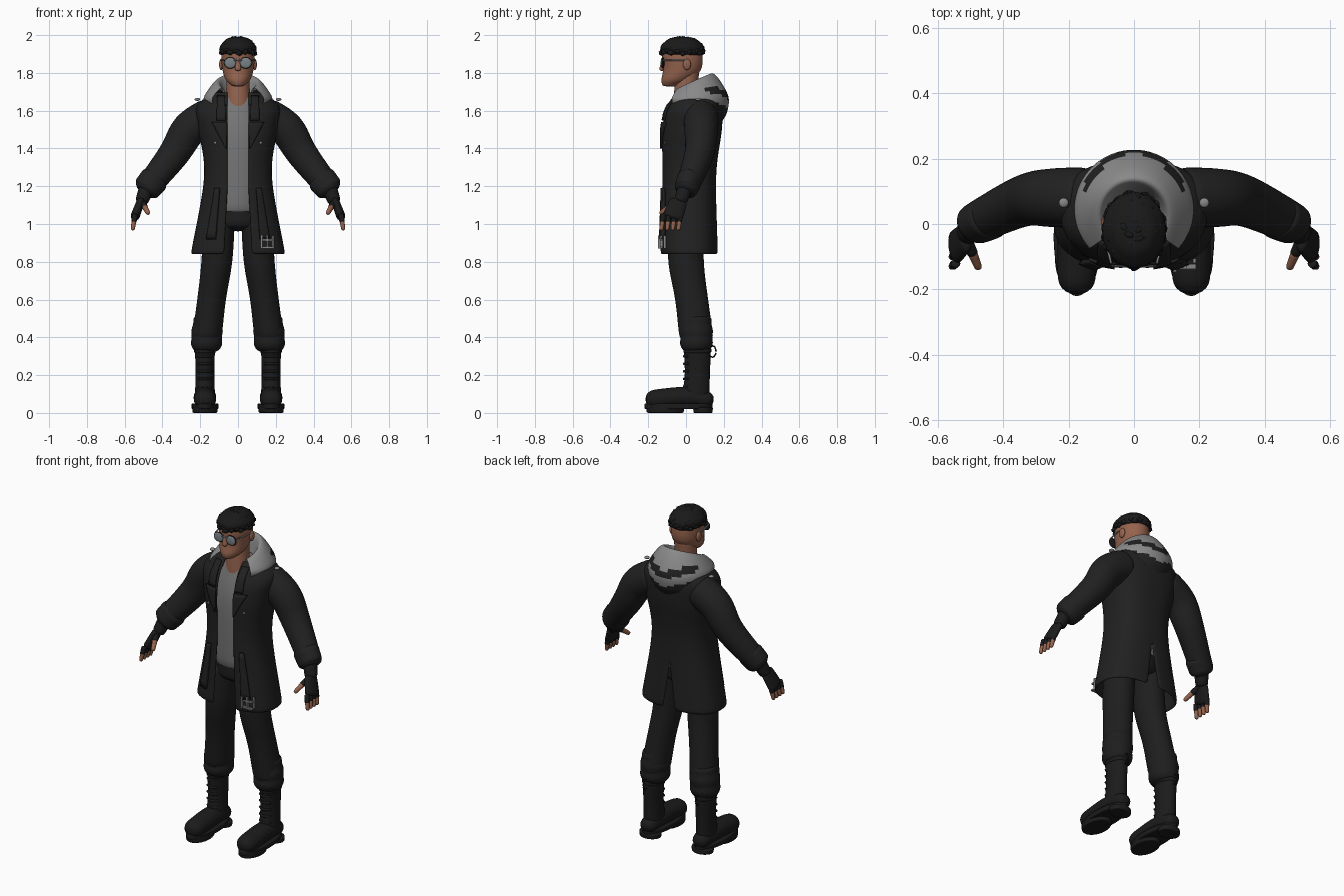
import bpy, bmesh, math, random
from mathutils import Matrix, Vector

default_cube = bpy.data.objects.get("Cube")
if default_cube:
    bpy.data.objects.remove(default_cube)
random.seed(4)
SIDE, DEPTH, UP = Vector((1, 0, 0)), Vector((0, 1, 0)), Vector((0, 0, 1))


def material(name, red, green=None, blue=None):
    colour = (red, green or red, blue or red, 1)
    made = bpy.data.materials.new(name)
    made.use_nodes = True
    made.diffuse_color = colour
    made.node_tree.nodes["Principled BSDF"].inputs["Base Color"].default_value = colour
    return made


COAT = material("coat black", .015)
TROUSERS = material("trouser black", .013)
LEATHER = material("leather black", .011)
HAIR = material("hair black", .01)
SKIN = material("brown skin", .3, .125, .075)
LIPS = material("lip brown", .2, .075, .05)
SHIRT = material("shirt grey", .18)
HOOD = material("hood grey", .25)
METAL = material("metal grey", .24)
LENS = material("lens grey", .19, .22, .24)


def finish(name, bm, materials, mirror=True, thickness=0, smooth=True, subdivide=False):
    mesh = bpy.data.meshes.new(name)
    bm.to_mesh(mesh)
    bm.free()
    for item in materials:
        mesh.materials.append(item)
    part = bpy.data.objects.new(name, mesh)
    bpy.context.collection.objects.link(part)
    if smooth:
        mesh.shade_smooth()
    if mirror:
        part.modifiers.new("mirror", "MIRROR")
    if thickness:
        part.modifiers.new("thickness", "SOLIDIFY").thickness = thickness
    if subdivide:
        part.modifiers.new("rounding", "SUBSURF").render_levels = 1


def spline(keys, steps=4):
    """Smooth curve through a few key vectors of any size."""
    keys = [Vector(key) for key in keys]
    padded = [2 * keys[0] - keys[1], *keys, 2 * keys[-1] - keys[-2]]
    points = []
    for a, b, c, d in zip(padded, padded[1:], padded[2:], padded[3:]):
        for step in range(steps):
            t = step / steps
            points.append(b + (c - a) * t / 2 + (2 * a - 5 * b + 4 * c - d) * t * t / 2
                          + (3 * b - a - 3 * c + d) * t ** 3 / 2)
    return points + [keys[-1]]


def add_grid(bm, rows, closed=False):
    grid = [[bm.verts.new(point) for point in row] for row in rows]
    count = len(rows[0])
    for lower, upper in zip(grid, grid[1:]):
        for j in range(count if closed else count - 1):
            k = (j + 1) % count
            bm.faces.new((lower[j], lower[k], upper[k], upper[j]))
    return grid


def tube(name, colour, keys, squash=1, flat=False, ref=DEPTH, mirror=True, cap=.3, ripple=0, sides=20):
    """Loft through (x, y, z, radius); squash scales it along ref, flat keeps rings level."""
    path = spline(keys)
    stations = []
    for i, point in enumerate(path):
        along = (path[min(i + 1, len(path) - 1)] - path[max(i - 1, 0)]).xyz.normalized()
        if flat:
            along = UP * math.copysign(1, along.z)
        across = along.cross(ref).normalized()
        radius = point.w * (1 + ripple * math.sin(90 * point.z))
        stations.append((point.xyz, radius, along, across))
    # Rounded ends
    first, last = stations[0], stations[-1]
    for angle in (.6, 1.2):
        for end, sign in ((first, -1), (last, 1)):
            centre, radius, along, across = end
            reach = along * sign * cap * radius * math.sin(angle)
            ring = (centre + reach, radius * math.cos(angle), along, across)
            stations.insert(0 if sign < 0 else len(stations), ring)
    rows = []
    for centre, radius, along, across in stations:
        other = across.cross(along) * squash
        turns = [math.tau * k / sides for k in range(sides)]
        rows.append([centre + radius * (across * math.cos(a) + other * math.sin(a)) for a in turns])
    bm = bmesh.new()
    grid = add_grid(bm, rows, True)
    bm.faces.new(grid[0])
    bm.faces.new(grid[-1])
    bmesh.ops.recalc_face_normals(bm, faces=bm.faces)
    finish(name, bm, [colour], mirror, subdivide=sides > 10)


def blob(name, colour, place, size, mirror=True):
    bm = bmesh.new()
    shape = Matrix.Translation(place) @ Matrix.Diagonal((*size, 1))
    bmesh.ops.create_uvsphere(bm, u_segments=16, v_segments=10, radius=1, matrix=shape)
    finish(name, bm, [colour], mirror)


# Coat: half shell from the front opening round to the back vent
POWER = .8
coat_rows = spline([(.84, .25, -.14, .17), (1.25, .18, -.13, .16), (1.5, .21, -.13, .19),
                    (1.62, .22, -.1, .19), (1.7, .13, -.04, .15)], 12)


def coat_point(row, angle):
    height, width, front, back = row
    depth = math.copysign(abs(math.sin(angle)) ** POWER, angle)
    return (width * abs(math.cos(angle)) ** POWER,
            (front + back) / 2 + (back - front) / 2 * depth, height)


def coat_angle(row, x):
    return math.acos((x / row[1]) ** (1 / POWER))


def on_coat(x, z, lift):
    row = min(coat_rows, key=lambda item: abs(item[0] - z))
    y = coat_point(row, -coat_angle(row, x))[1]
    return Vector((x, y - lift, z))


rows = []
for row in coat_rows:
    height = row[0]
    start = -coat_angle(row, .055 + .05 * max(0, 1.2 - height))
    stop = coat_angle(row, .15 * max(0, 1.1 - height))
    rows.append([coat_point(row, start + (stop - start) * i / 24) for i in range(25)])
bm = bmesh.new()
add_grid(bm, rows)
finish("coat_body", bm, [COAT], thickness=.014, subdivide=True)


def panel(name, low, high, inner, widths, lift):
    """Strip of cloth lying on the coat front."""
    rows = []
    for i in range(9):
        t = i / 8
        left = inner[0] + (inner[1] - inner[0]) * t
        width = widths[0] + (widths[1] - widths[0]) * t
        rows.append([on_coat(left + width * j / 5, low + (high - low) * t, lift) for j in range(6)])
    bm = bmesh.new()
    add_grid(bm, rows)
    finish(name, bm, [COAT], thickness=lift)


panel("lapel", 1.4, 1.54, (.06, .06), (.005, .08), .01)
panel("collar", 1.55, 1.68, (.065, .07), (.05, .04), .01)
panel("pocket_strap", .92, 1.19, (.12, .1), (.05, .025), .017)

# Sleeves
tube("sleeve", COAT, [(.15, .08, 1.57, .1), (.26, .08, 1.5, .095), (.34, .07, 1.37, .083),
                      (.49, 0, 1.18, .066)], .95)
tube("cuff", COAT, [(.44, .02, 1.24, .08), (.485, 0, 1.185, .075)], .85)

# Gloves
tube("glove_wrist", LEATHER, [(.48, 0, 1.2, .042), (.51, -.03, 1.12, .035)])
tube("glove_palm", LEATHER, [(.515, -.04, 1.12, .022), (.545, -.07, 1.04, .025)], 2.2, cap=.6)


def digit(name, base, tip, radius):
    base, tip = Vector(base), Vector(tip)
    middle = (base + tip) / 2
    tube("glove_" + name, LEATHER, [(*base, radius * 1.1), (*middle, radius * 1.1)], sides=10)
    tube(name, SKIN, [(*middle, radius), (*tip, radius * .8)], cap=.9, sides=10)


for n, name in enumerate(("index_finger", "middle_finger", "ring_finger", "little_finger")):
    y = .03 * n - .12
    digit(name, (.545, y, 1.05), (.557, y - .01, .975), .013)
digit("thumb", (.51, -.05, 1.12), (.477, -.13, 1.06), .015)

# Shirt and trousers
tube("shirt", SHIRT, [(0, .01, 1.06, .15), (0, .02, 1.45, .165), (0, .04, 1.65, .125),
                      (0, .03, 1.69, .085)], .8, True, mirror=False, cap=.05)
tube("trouser_hips", TROUSERS, [(0, .01, 1.1, .14), (0, .01, 1, .14)], .8, True, mirror=False)
tube("trouser_leg", TROUSERS, [(.1, 0, 1.03, .085), (.112, 0, .8, .083), (.14, .03, .6, .077),
                               (.165, .055, .4, .08)], 1.15, True)
tube("trouser_gathers", TROUSERS, [(.16, .055, .5, .076), (.165, .055, .41, .084),
                                   (.167, .055, .34, .078)], 1.05, True, ripple=.05)

# Boots
foot = .175
tube("boot_shaft", LEATHER, [(foot, .06, .34, .054), (foot, .06, .2, .05), (foot, .05, .08, .055)], 1.35, True)
tube("boot_cuff", LEATHER, [(foot, .06, .34, .058), (foot, .06, .32, .058)], 1.3, True)
tube("boot_foot", LEATHER, [(foot, .11, .07, .05), (foot, 0, .085, .06), (foot, -.17, .07, .06)],
     .9, ref=UP, cap=.8)
tube("boot_sole", LEATHER, [(foot, -.04, .02, .072), (foot, -.04, .05, .072)], 2.55, True, cap=0)
tube("boot_heel_tread", LEATHER, [(foot, .09, 0, .065), (foot, .09, .03, .066)], .8, True, cap=0)
tube("boot_toe_tread", LEATHER, [(foot, -.11, 0, .066), (foot, -.11, .03, .068)], 1.5, True, cap=0)
for n in range(5):
    z = .14 + .04 * n
    tube(f"boot_lace_{n}", HAIR, [(foot + side * .035, .01 - .02 * (side == 0), z, .007) for side in (-1, 0, 1)],
         ref=UP, sides=8)
tube("boot_pull_loop", LEATHER, [(foot, .14 + .02 * math.cos(a), .325 + .03 * math.sin(a), .004)
                                 for a in range(7)], ref=SIDE, sides=6)

# Head and neck
tube("neck", SKIN, [(0, .01, 1.6, .08), (0, 0, 1.7, .064), (0, .01, 1.82, .062)], 1, True, mirror=False)
tube("head", SKIN, [(0, -.08, 1.735, .038), (0, -.05, 1.765, .067), (0, -.02, 1.82, .084),
                    (0, -.02, 1.9, .089), (0, -.02, 1.97, .07)], 1.22, True, mirror=False, cap=.2)
tube("nose", SKIN, [(0, -.12, 1.88, .009), (0, -.128, 1.82, .017)], .8, True, mirror=False, cap=.6)
blob("lips", LIPS, (0, -.118, 1.778), (.025, .01, .008), False)
blob("ear", SKIN, (.089, .005, 1.845), (.011, .021, .03))

# Sunglasses
blob("glasses_frame", HAIR, (.041, -.122, 1.853), (.035, .008, .03))
blob("glasses_lens", LENS, (.041, -.128, 1.853), (.031, .006, .027))
tube("glasses_temple", METAL, [(.07, -.12, 1.867, .004), (.086, -.05, 1.867, .004),
                               (.092, .01, 1.867, .004)], ref=UP, sides=8)
tube("glasses_bridge", METAL, [(-.02, -.13, 1.867, .004), (.02, -.13, 1.867, .004)],
     ref=UP, mirror=False, sides=8)

# Hair: cap with loose tufts spread in a spiral
tube("hair_cap", HAIR, [(0, -.015, 1.9, .094), (0, -.02, 1.94, .097), (0, -.02, 1.975, .068)],
     1.2, True, mirror=False, cap=.25)
bm = bmesh.new()
tufts = 90
for i in range(tufts):
    turn, rise = i * 2.4, math.asin(i / tufts)
    place = Vector((.09 * math.cos(rise) * math.cos(turn),
                    .11 * math.cos(rise) * math.sin(turn) - .018,
                    .08 * math.sin(rise) + 1.903))
    spin = Matrix.Rotation(turn + random.uniform(-.8, .8), 4, "Z")
    size = Matrix.Diagonal((.013, random.uniform(.018, .026), random.uniform(.012, .017), 1))
    bmesh.ops.create_icosphere(bm, subdivisions=1, radius=1, matrix=Matrix.Translation(place) @ spin @ size)
finish("hair_tufts", bm, [HAIR], False)

# Hood: folded collar, deeper at the back, with dark chevrons
rows = []
for i in range(65):
    turn = math.radians(125) * (i / 32 - 1)
    back = (1 + math.cos(turn)) / 2
    profile = spline([(.07, 1.65), (.095 + .02 * back, 1.7 + .1 * back), (.15 + .05 * back, 1.67 + .02 * back),
                      (.15 + .05 * back, 1.65 - .05 * back), (.135 + .035 * back, 1.65 - .11 * back)], 6)
    rows.append([(r * math.sin(turn), r * math.cos(turn) + .02, z) for r, z in profile])
bm = bmesh.new()
add_grid(bm, rows)
bmesh.ops.recalc_face_normals(bm, faces=bm.faces)
for face in bm.faces:
    x, y, z = face.calc_center_median()
    level = z - .3 * abs(x)
    outside = y > .1 and math.hypot(x, y) > .15
    face.material_index = int(outside and (level < 1.6 or 1.65 < level < 1.69))
finish("hood", bm, [HOOD, COAT], False, subdivide=True)

# Studs and the hanging buckle
blob("shoulder_stud", METAL, (.215, .065, 1.66), (.015, .015, .008))
blob("chest_stud", METAL, on_coat(.12, 1.43, 0), (.007, .005, .007))
blob("sleeve_stud", METAL, (.385, -.01, 1.3), (.008, .008, .008))
bm = bmesh.new()
bars = [(dx, 0, .01, .07) for dx in (-.03, 0, .03)] + [(0, dz, .07, .01) for dz in (-.03, .01)]
for dx, dz, width, height in bars:
    shape = Matrix.Translation(on_coat(.155 + dx, .905 + dz, .015)) @ Matrix.Diagonal((width, .014, height, 1))
    bmesh.ops.create_cube(bm, size=1, matrix=shape)
finish("buckle", bm, [METAL], False, smooth=False)
